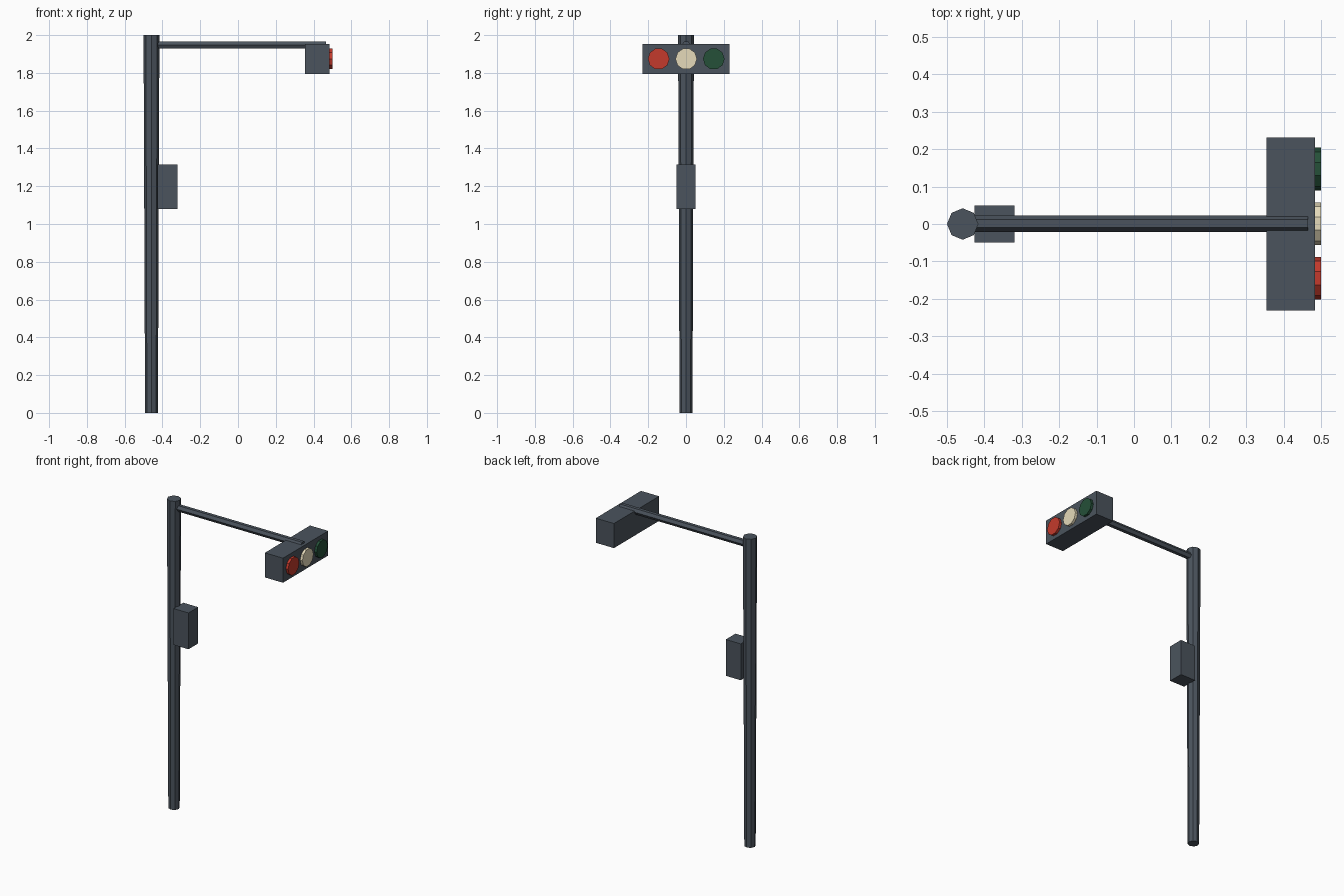
import bpy, math
from mathutils import Matrix

if "Cube" in bpy.data.objects:
    bpy.data.objects.remove(bpy.data.objects["Cube"])


def material(name, rgb):
    m = bpy.data.materials.new(name)
    m.diffuse_color = (*rgb, 1)
    m.use_nodes = True
    m.node_tree.nodes["Principled BSDF"].inputs["Base Color"].default_value = m.diffuse_color
    return m


slate = material("slate", (0.07, 0.088, 0.11))
red = material("red", (0.55, 0.042, 0.025))
cream = material("cream", (0.78, 0.70, 0.49))
green = material("green", (0.018, 0.08, 0.04))


def finish(name, mat):
    ob = bpy.context.object
    ob.name = name
    ob.data.materials.append(mat)
    return ob


def box(name, x, y, z, mat):
    """Box spanning the given (min, max) ranges."""
    bpy.ops.mesh.primitive_cube_add(size=1)
    ob = finish(name, mat)
    size = [b - a for a, b in (x, y, z)]
    mid = [(a + b) / 2 for a, b in (x, y, z)]
    ob.data.transform(Matrix.Translation(mid) @ Matrix.Diagonal((*size, 1)))
    return ob


def rod_x(name, x0, x1, y, z, radius, sides, spin, mat):
    """Prism lying along x; spin turns the section about its axis."""
    bpy.ops.mesh.primitive_cylinder_add(vertices=sides, radius=radius, depth=x1 - x0)
    ob = finish(name, mat)
    ob.data.transform(Matrix.Translation(((x0 + x1) / 2, y, z))
                      @ Matrix.Rotation(math.pi / 2, 4, 'Y')
                      @ Matrix.Rotation(spin, 4, 'Z'))
    return ob


# Octagonal pole, slightly wider at the top
bpy.ops.mesh.primitive_cone_add(vertices=8, radius1=0.034, radius2=0.042,
                                depth=2, location=(-0.458, 0, 1))
finish("pole", slate)

# Hexagonal arm with a flat on top
rod_x("arm", -0.445, 0.465, 0.001, 1.948, 0.022, 6, 0, slate)

# Signal housing and control cabinet
box("signal_housing", (0.354, 0.484), (-0.231, 0.231), (1.795, 1.954), slate)
box("control_box", (-0.427, -0.32), (-0.049, 0.05), (1.08, 1.315), slate)

# Three ten-sided lamps
for i, (name, mat) in enumerate((("red_lamp", red), ("middle_lamp", cream),
                                 ("green_lamp", green))):
    rod_x(name, 0.47, 0.5, (i - 1) * 0.146 + 0.001, 1.874, 0.057, 10, 0, mat)
